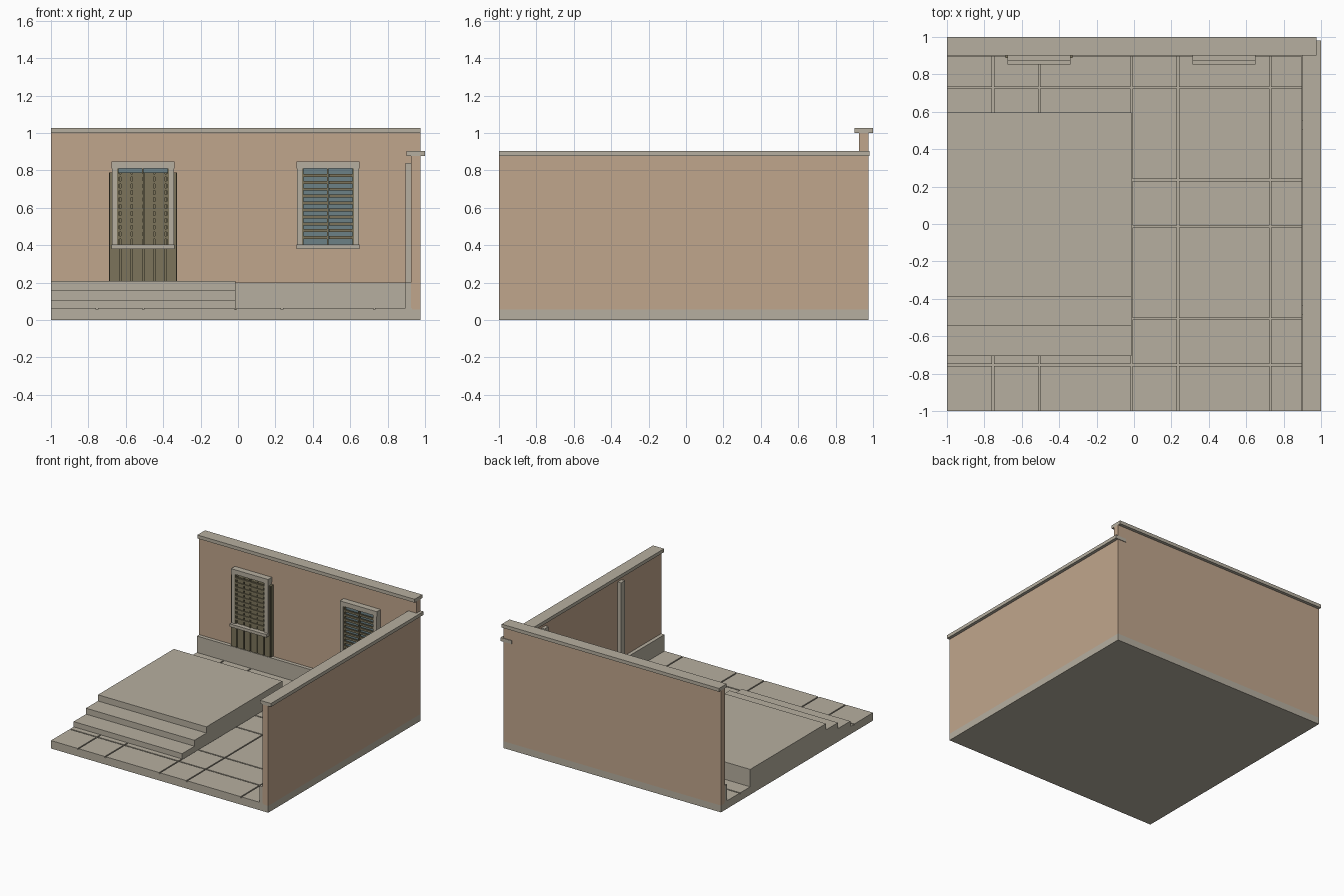
import bpy, bmesh

if "Cube" in bpy.data.objects:
    bpy.data.objects.remove(bpy.data.objects["Cube"])


def material(name, rgb):
    m = bpy.data.materials.new(name)
    m.diffuse_color = (*rgb, 1)
    m.use_nodes = True
    m.node_tree.nodes["Principled BSDF"].inputs["Base Color"].default_value = m.diffuse_color
    return m


STONE = material("stone", (0.47, 0.43, 0.35))
PLASTER = material("plaster", (0.53, 0.38, 0.265))
WOOD = material("wood", (0.20, 0.175, 0.105))
GLASS = material("glass", (0.15, 0.22, 0.24))


def boxes(name, mat, spans):
    """One object made of boxes, each (x0, x1, y0, y1, z0, z1)."""
    bm = bmesh.new()
    for x0, x1, y0, y1, z0, z1 in spans:
        vs = bmesh.ops.create_cube(bm, size=1)["verts"]
        bmesh.ops.scale(bm, vec=(x1 - x0, y1 - y0, z1 - z0), verts=vs)
        bmesh.ops.translate(bm, vec=((x0 + x1) / 2, (y0 + y1) / 2, (z0 + z1) / 2), verts=vs)
    me = bpy.data.meshes.new(name)
    bm.to_mesh(me)
    bm.free()
    me.materials.append(mat)
    ob = bpy.data.objects.new(name, me)
    bpy.context.collection.objects.link(ob)
    return ob


# floor slab with paving tiles of mixed sizes
FLOOR, EDGE = 0.065, 0.975
boxes("floor_slab", STONE, [(-1, EDGE, -1, EDGE, 0, 0.056)])
cell, gap = (EDGE + 1) / 8, 0.005
cuts = [-1 + cell * i for i in (0, 1, 2, 4, 5, 7, 8)]


def tile_span(i):
    lo = cuts[i] + (gap if i else 0)
    hi = cuts[i + 1] - gap if i < 5 else 0.93
    return lo, hi


boxes("paving_tiles", STONE,
      [(*tile_span(i), *tile_span(j), 0.056, FLOOR) for i in range(6) for j in range(6)])

# walls and their overhanging caps
boxes("back_wall", PLASTER, [(-1, EDGE, 0.925, EDGE, 0.056, 1.0)])
boxes("back_wall_cap", STONE, [(-1, EDGE, 0.9, 1.0, 1.0, 1.028)])
boxes("side_wall", PLASTER, [(0.925, EDGE, -1, 0.925, 0.056, 0.876)])
boxes("side_wall_cap", STONE, [(0.9, 1.0, -1, 0.98, 0.876, 0.904)])

# skirting along both walls, and pilasters on the side wall
boxes("back_skirting", STONE, [(-1, 0.925, 0.895, 0.925, 0.056, 0.2)])
boxes("side_skirting", STONE, [(0.895, 0.925, -1, 0.895, 0.056, 0.2)])
boxes("pilasters", STONE,
      [(0.895, 0.925, y - 0.025, y + 0.025, 0.2, 0.84) for y in (-0.46, 0.53)])

# raised platform with steps at the front
profile = [(0.595, 0.056), (0.595, 0.208), (-0.39, 0.208), (-0.39, 0.157),
           (-0.545, 0.157), (-0.545, 0.108), (-0.705, 0.108), (-0.705, 0.056)]
bm = bmesh.new()
face = bm.faces.new([bm.verts.new((-1, y, z)) for y, z in profile])
new = bmesh.ops.extrude_face_region(bm, geom=[face])["geom"]
bmesh.ops.translate(bm, vec=(0.986, 0, 0),
                    verts=[v for v in new if isinstance(v, bmesh.types.BMVert)])
bmesh.ops.recalc_face_normals(bm, faces=bm.faces)
me = bpy.data.meshes.new("stepped_platform")
bm.to_mesh(me)
bm.free()
me.materials.append(STONE)
bpy.context.collection.objects.link(bpy.data.objects.new("stepped_platform", me))

# plank door: backing board plus six vertical planks
d0, dw = -0.69, 0.365 / 6
boxes("door_backing", WOOD, [(d0, d0 + 6 * dw, 0.9, 0.925, 0.206, 0.79)])
boxes("door_planks", WOOD,
      [(d0 + i * dw + 0.004, d0 + (i + 1) * dw - 0.004, 0.888, 0.9, 0.206, 0.79)
       for i in range(6)])


# louvred windows: frame, sill, glass, slats and centre bar
def window(label, cx):
    boxes(label + "_window_frame", STONE, [
        (cx - 0.168, cx + 0.168, 0.875, 0.925, 0.81, 0.848),
        (cx - 0.166, cx - 0.138, 0.875, 0.925, 0.404, 0.81),
        (cx + 0.138, cx + 0.166, 0.875, 0.925, 0.404, 0.81)])
    boxes(label + "_window_sill", STONE, [(cx - 0.168, cx + 0.168, 0.853, 0.925, 0.38, 0.404)])
    boxes(label + "_window_glass", GLASS, [(cx - 0.138, cx + 0.138, 0.912, 0.925, 0.404, 0.81)])
    pitch = 0.406 / 11
    slats = [(cx + s - 0.065, cx + s + 0.065, 0.881, 0.895,
              0.404 + pitch * i - 0.008, 0.404 + pitch * i + 0.008)
             for i in range(1, 11) for s in (-0.07, 0.07)]
    boxes(label + "_window_slats", WOOD, slats)
    boxes(label + "_window_bars", WOOD,
          [(cx + x - 0.004, cx + x + 0.004, 0.879, 0.9, 0.404, 0.81) for x in (-0.134, 0, 0.134)])


window("left", -0.508)
window("right", 0.481)
